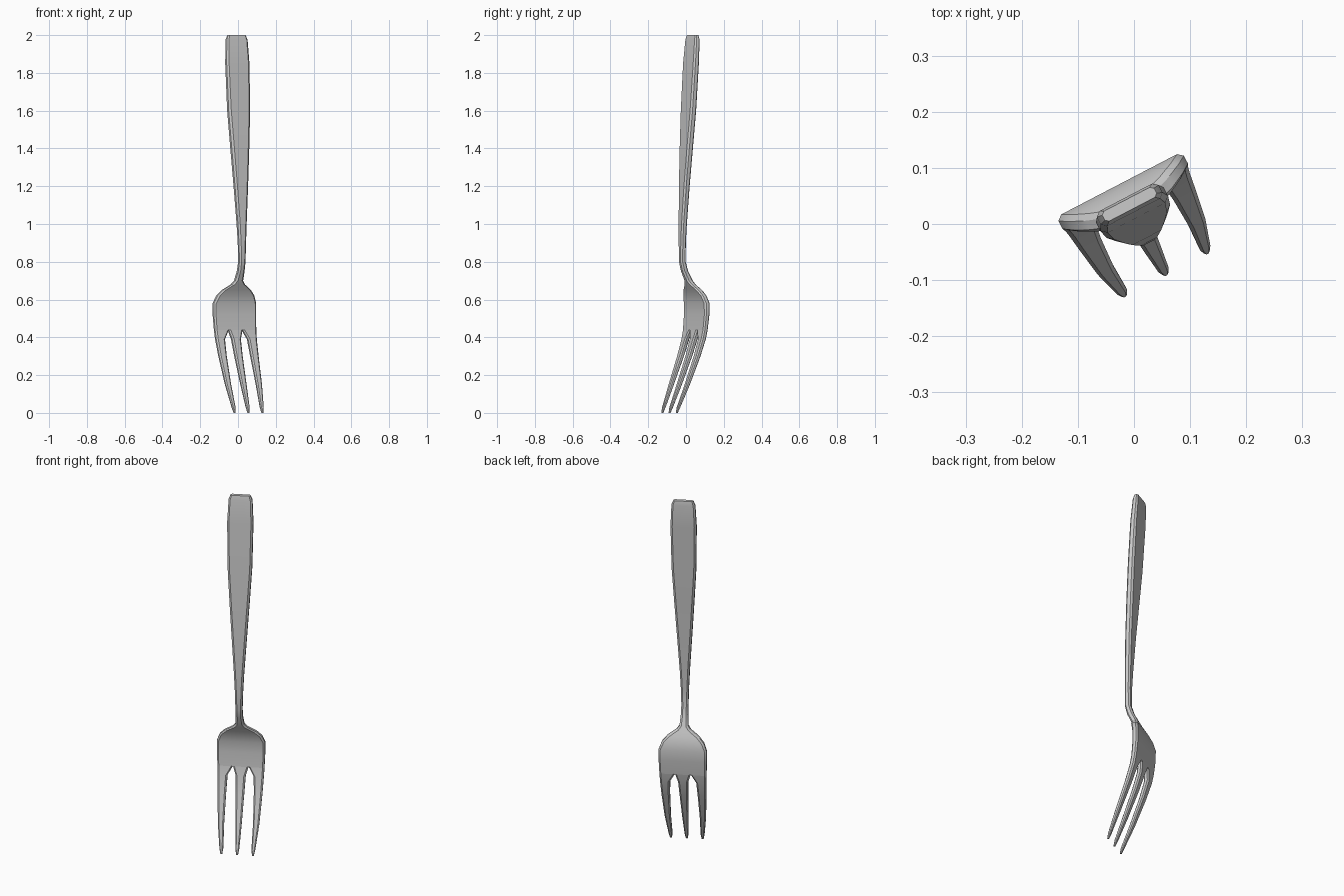
import bpy, bmesh, math
from mathutils import Matrix

if "Cube" in bpy.data.objects:
    bpy.data.objects.remove(bpy.data.objects["Cube"])

TURN = Matrix.Rotation(math.radians(27.5), 4, 'Z')   # fork is turned about z
CX = 0.009                                           # centre line before turning


def loft(name, sections, cap_first=True, cap_last=True):
    """Skin chamfered flat sections: (z, centre x, centre y, half width, half depth)."""
    bm = bmesh.new()
    rings = []
    for z, x, y, w, d in sections:
        c, e = min(w, d) * 0.6, d * 0.5
        pts = [(-w, -d + e), (-w + c, -d), (w - c, -d), (w, -d + e),
               (w, d - e), (w - c, d), (-w + c, d), (-w, d - e)]
        rings.append([bm.verts.new((x + px, y + py, z)) for px, py in pts])
    for a, b in zip(rings, rings[1:]):
        for i in range(8):
            j = (i + 1) % 8
            bm.faces.new((a[i], a[j], b[j], b[i]))
    if cap_first:
        bm.faces.new(rings[0])
    if cap_last:
        bm.faces.new(rings[-1])
    bmesh.ops.recalc_face_normals(bm, faces=bm.faces)
    bm.transform(TURN)
    me = bpy.data.meshes.new(name)
    bm.to_mesh(me)
    bm.free()
    ob = bpy.data.objects.new(name, me)
    bpy.context.collection.objects.link(ob)
    bpy.ops.object.select_all(action='DESELECT')
    ob.select_set(True)
    bpy.context.view_layer.objects.active = ob
    bpy.ops.object.shade_smooth_by_angle(angle=math.radians(28))
    return ob


# Handle, neck and head in one skin: z, y, half width, half depth
body = [(2.0, 0.035, 0.052, 0.010), (1.975, 0.034, 0.062, 0.015),
        (1.85, 0.025, 0.068, 0.017), (1.6, 0.010, 0.064, 0.018),
        (1.4, -0.003, 0.052, 0.018), (1.2, -0.015, 0.039, 0.017),
        (1.0, -0.024, 0.026, 0.016), (0.9, -0.027, 0.021, 0.015),
        (0.8, -0.027, 0.018, 0.015), (0.75, -0.013, 0.019, 0.017),
        (0.70, 0.011, 0.023, 0.018), (0.68, 0.020, 0.038, 0.018),
        (0.65, 0.036, 0.083, 0.018), (0.62, 0.049, 0.110, 0.017),
        (0.58, 0.059, 0.126, 0.016), (0.52, 0.059, 0.126, 0.015),
        (0.44, 0.051, 0.123, 0.014)]
loft("handle_and_head", [(z, CX, y, w, d) for z, y, w, d in body], cap_last=False)

# Tines: z, y, half width, half depth, outer edge distance from the centre line
tine = [(0.44, 0.051, 0.041, 0.014, 0.123), (0.39, 0.041, 0.026, 0.014, 0.121),
        (0.30, 0.012, 0.022, 0.013, 0.117), (0.15, -0.045, 0.016, 0.011, 0.108),
        (0.03, -0.093, 0.010, 0.008, 0.094), (0.0, -0.103, 0.005, 0.005, 0.088)]
for side, label in ((-1, "left"), (0, "middle"), (1, "right")):
    loft(label + "_tine",
         [(z, CX + side * (edge - w), y, w, d) for z, y, w, d, edge in tine],
         cap_first=False)
